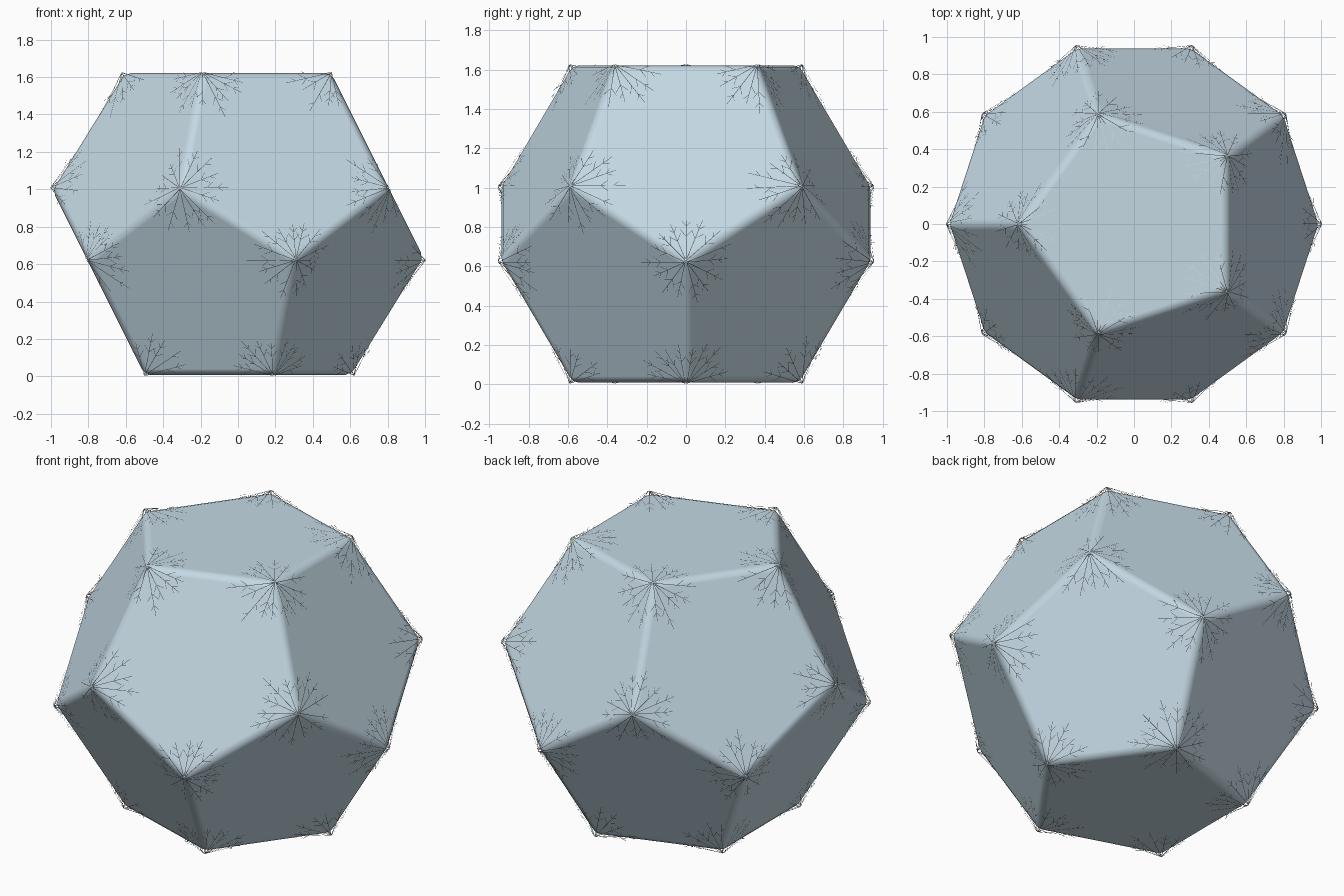
import bpy, bmesh, math, random
from mathutils import Vector, Matrix

if "Cube" in bpy.data.objects:
    bpy.data.objects.remove(bpy.data.objects["Cube"])

random.seed(7)
LIFT = 0.008                      # height of the tracery above the faces
SCALE = 0.997
PHI = (1 + math.sqrt(5)) / 2


def material(name, rgb):
    m = bpy.data.materials.new(name)
    m.diffuse_color = (*rgb, 1)
    m.use_nodes = True
    m.node_tree.nodes["Principled BSDF"].inputs["Base Color"].default_value = m.diffuse_color
    return m


def make_object(name, bm, mat):
    mesh = bpy.data.meshes.new(name)
    bm.to_mesh(mesh)
    bm.free()
    mesh.materials.append(mat)
    obj = bpy.data.objects.new(name, mesh)
    bpy.context.collection.objects.link(obj)
    return obj


def ring(bm, radius, z, start):
    return [bm.verts.new((radius * SCALE * math.cos(math.radians(start + 72 * k)),
                          radius * SCALE * math.sin(math.radians(start + 72 * k)),
                          z * SCALE + LIFT)) for k in range(5)]


# Twelve-sided body from four rings of five corners
bm = bmesh.new()
top = ring(bm, 1 / PHI, PHI, 180)
upper = ring(bm, 1, 1, 180)
lower = ring(bm, 1, 1 / PHI, 216)
base = ring(bm, 1 / PHI, 0, 216)
bm.faces.new(top)
bm.faces.new(base[::-1])
for k in range(5):
    n = (k + 1) % 5
    bm.faces.new((top[k], upper[k], lower[k], upper[n], top[n]))
    bm.faces.new((base[k], base[n], lower[n], upper[n], lower[k]))
bmesh.ops.recalc_face_normals(bm, faces=bm.faces[:])
bm.normal_update()
corners = [(v.co.copy(), f.calc_center_median(), f.normal.copy())
           for f in bm.faces for v in f.verts]

body = make_object("body", bm, material("pale blue grey", (0.55, 0.69, 0.775)))
for p in body.data.polygons:
    p.use_smooth = True
bevel = body.modifiers.new("rounded edges", 'BEVEL')
bevel.width = 0.035
bevel.segments = 2
bevel.limit_method = 'ANGLE'
bevel.harden_normals = True


# Branching frost tracery fanning out from every corner of every face
def strip(bm, start, direction, length, normal, width):
    side = normal.cross(direction) * width / 2
    end = start + direction * length
    quad = (start - side, end - side * 0.7, end + side * 0.7, start + side)
    bm.faces.new([bm.verts.new(p) for p in quad])


def turn(direction, degrees, normal):
    return Matrix.Rotation(math.radians(degrees), 3, normal) @ direction


bm = bmesh.new()
for corner, centre, normal in corners:
    inward = (centre - corner).normalized()
    origin = corner + normal * LIFT
    for angle in (-42, -21, 0, 21, 42):
        ray = turn(inward, angle + random.uniform(-4, 4), normal)
        length = random.uniform(0.2, 0.28)
        strip(bm, origin, ray, length, normal, 0.003)
        # twigs on both sides, shorter toward the tip
        for t in (0.55, 0.78):
            for sign in (-1, 1):
                if random.random() < 0.8:
                    twig = turn(ray, sign * 40, normal)
                    strip(bm, origin + ray * length * t, twig,
                          0.07 * (1.25 - t), normal, 0.0024)
bm.normal_update()
make_object("corner_tracery", bm, material("frost white", (0.78, 0.87, 0.92)))
